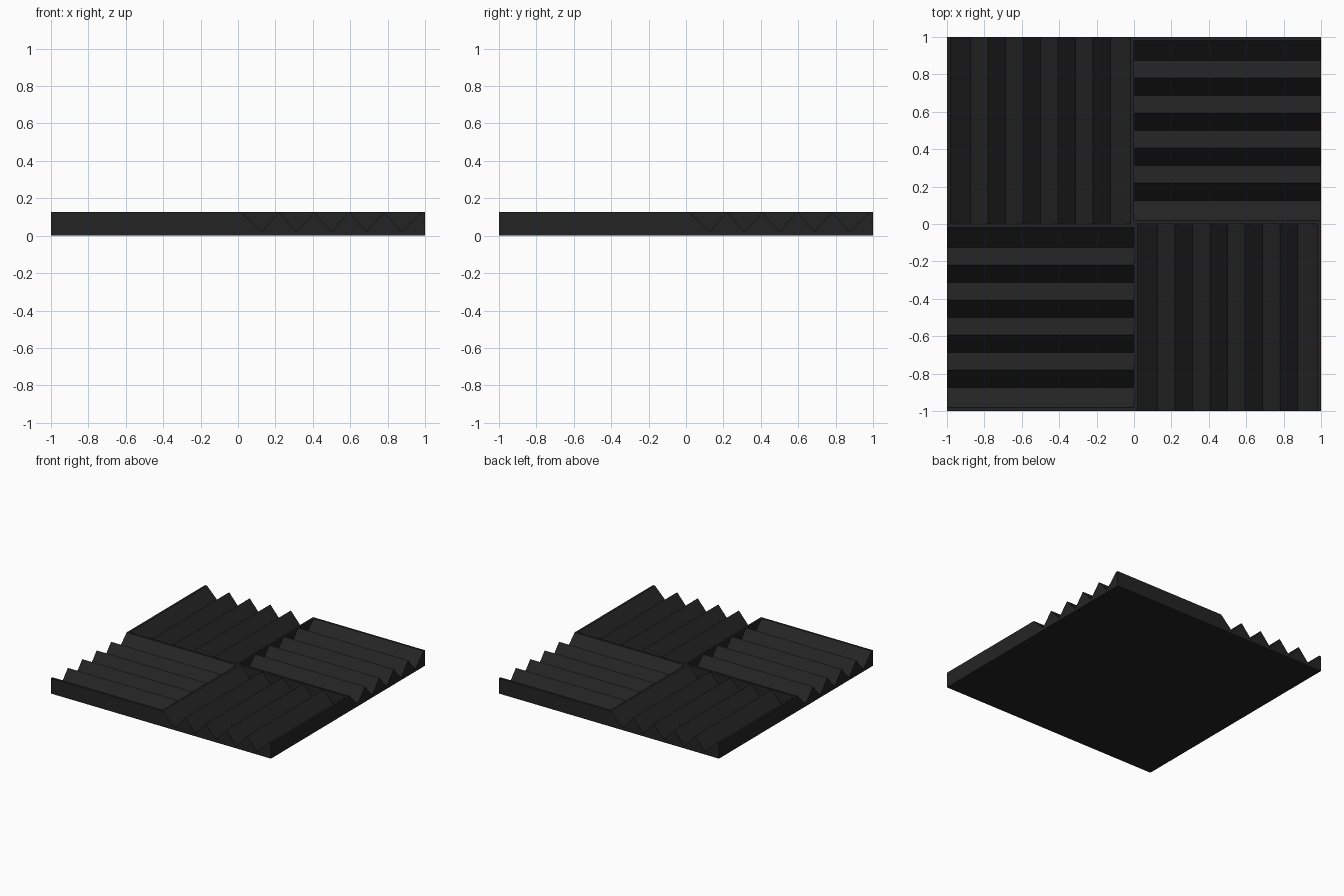
import bpy, bmesh, math
from mathutils import Matrix

if "Cube" in bpy.data.objects:
    bpy.data.objects.remove(bpy.data.objects["Cube"])

HEIGHT = 0.127   # panel thickness
FLOOR = 0.02     # height of groove bottoms
RIM = 0.018      # flat strip at both outer ridges
HALF = 0.0935    # horizontal run of one wedge slope

foam = bpy.data.materials.new("charcoal_foam")
foam.diffuse_color = (0.0175, 0.0175, 0.0175, 1)
foam.use_nodes = True
foam.node_tree.nodes["Principled BSDF"].inputs["Base Color"].default_value = foam.diffuse_color

# Sawtooth cross-section: flat rims, five grooves, four inner ridges
profile = [(0, 0), (0, HEIGHT), (RIM, HEIGHT)]
for i in range(-4, 5):
    profile.append((0.5 + i * HALF, FLOOR if i % 2 == 0 else HEIGHT))
profile += [(1 - RIM, HEIGHT), (1, HEIGHT), (1, 0)]


def wedge_tile(name, turns):
    """One square foam tile, turned in quarter steps about the panel centre."""
    bm = bmesh.new()
    front = bm.faces.new([bm.verts.new((x, -1, z)) for x, z in profile])
    ext = bmesh.ops.extrude_face_region(bm, geom=[front], use_keep_orig=True)
    moved = [g for g in ext["geom"] if isinstance(g, bmesh.types.BMVert)]
    bmesh.ops.translate(bm, verts=moved, vec=(0, 1, 0))
    bmesh.ops.recalc_face_normals(bm, faces=bm.faces)
    bm.transform(Matrix.Rotation(turns * math.pi / 2, 4, 'Z'))
    mesh = bpy.data.meshes.new(name)
    bm.to_mesh(mesh)
    bm.free()
    mesh.materials.append(foam)
    obj = bpy.data.objects.new(name, mesh)
    bpy.context.collection.objects.link(obj)


# Four tiles with alternating ridge direction
for n, place in enumerate(("front_right", "back_right", "back_left", "front_left")):
    wedge_tile("foam_tile_" + place, n)
